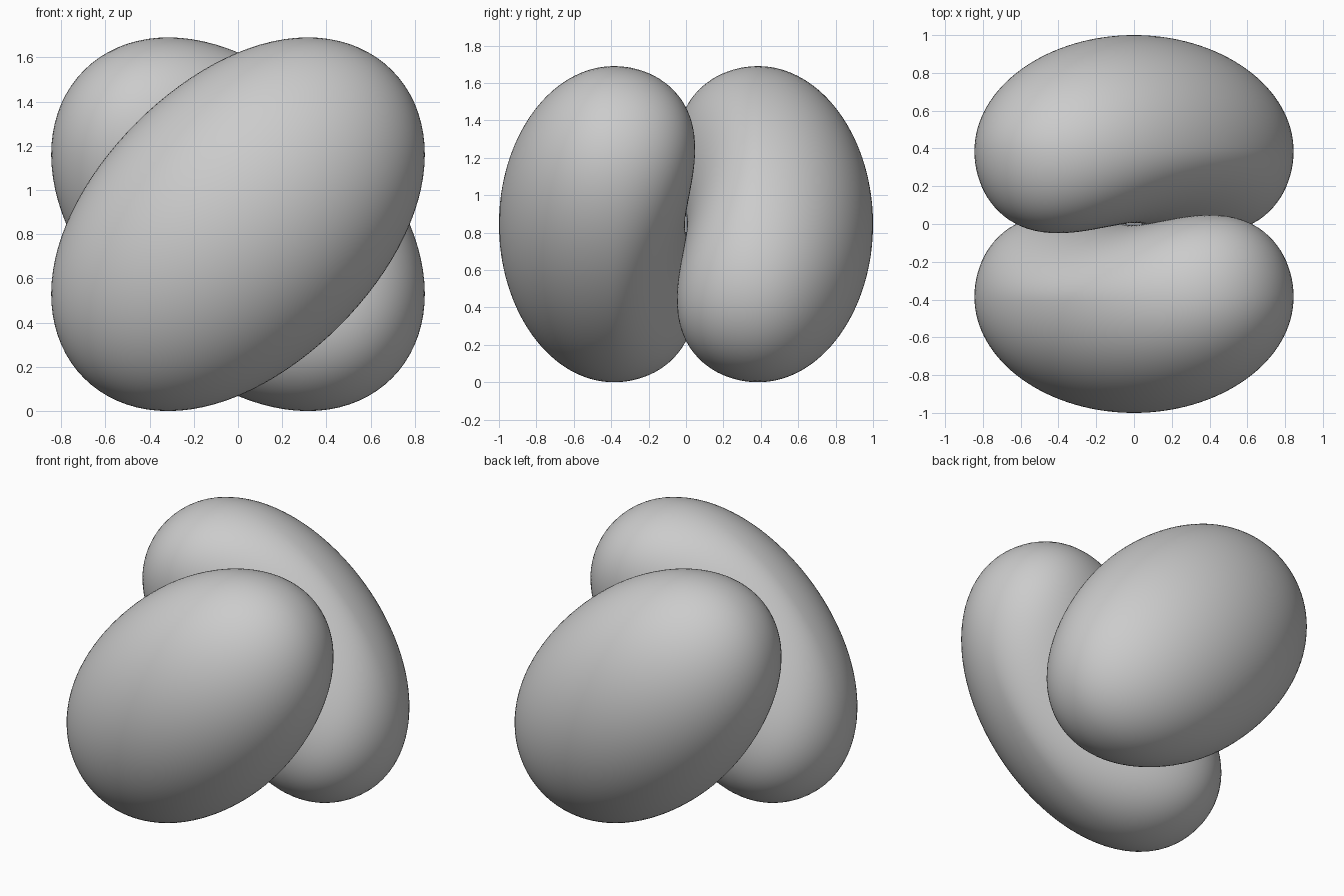
import bpy, bmesh, math
from mathutils import Matrix

if "Cube" in bpy.data.objects:
    bpy.data.objects.remove(bpy.data.objects["Cube"])

HALF_LENGTH, HALF_WIDTH = 0.985, 0.65
MID_HEIGHT = 0.845


def bean(name, matrix):
    """Sphere reshaped to a bean: rounded outside, saddle-shaped inside."""
    bm = bmesh.new()
    bmesh.ops.create_uvsphere(bm, u_segments=96, v_segments=64, radius=1)
    for v in bm.verts:
        x, y, s = v.co
        m, n = x * x, y * y
        depth = -0.377 - 0.025 * n
        if s > 0:
            depth += s * (0.373 + 0.5 * m - 0.164 * m * m)   # inner saddle
        else:
            depth += s * 0.623                               # outer dome
        v.co = (x * HALF_LENGTH, depth, y * HALF_WIDTH * (1 + 0.06 * m))
    bm.transform(matrix)
    bmesh.ops.recalc_face_normals(bm, faces=bm.faces)
    mesh = bpy.data.meshes.new(name)
    bm.to_mesh(mesh)
    bm.free()
    for p in mesh.polygons:
        p.use_smooth = True
    obj = bpy.data.objects.new(name, mesh)
    bpy.context.collection.objects.link(obj)
    return obj


# Front bean leans up to the right; the back one is its half-turn twin
lift = Matrix.Translation((0, 0, MID_HEIGHT))
front = lift @ Matrix.Rotation(-math.pi / 4, 4, 'Y')
bean("front_bean", front)
bean("back_bean", Matrix.Rotation(math.pi, 4, 'Z') @ front)
